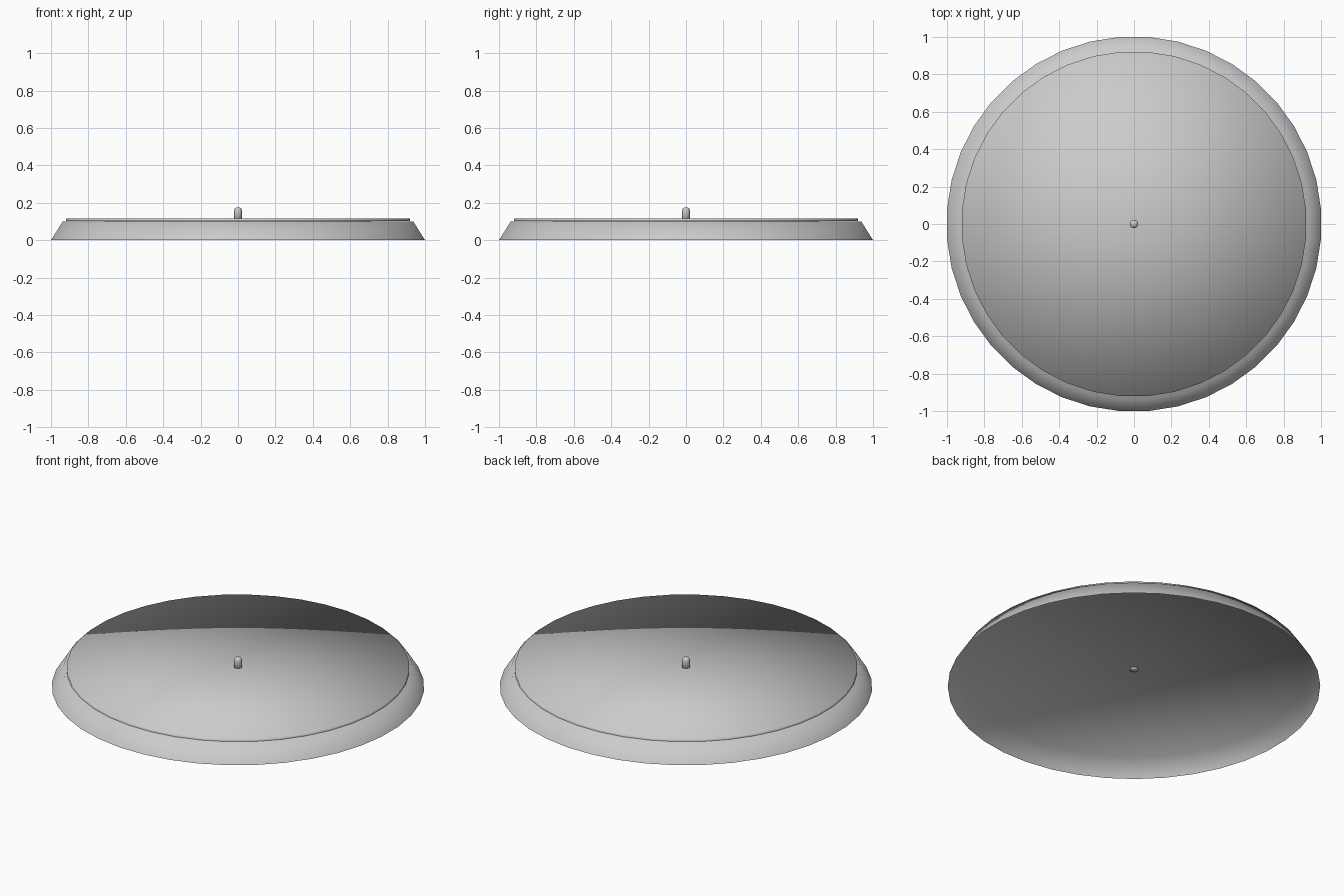
import bpy, bmesh
from math import cos, sin, pi

if "Cube" in bpy.data.objects:
    bpy.data.objects.remove(bpy.data.objects["Cube"])


def lathe(name, profile, sides, phase=0.0, cap_top=None, cap_bottom=None):
    """Revolve (radius, z) rings; caps are fans to a centre point at the given z."""
    bm = bmesh.new()
    rings = []
    for r, z in profile:
        rings.append([bm.verts.new((r * cos(2 * pi * (i + phase) / sides),
                                    r * sin(2 * pi * (i + phase) / sides), z))
                      for i in range(sides)])
    for a, b in zip(rings, rings[1:]):
        for i in range(sides):
            j = (i + 1) % sides
            bm.faces.new((a[i], a[j], b[j], b[i]))
    for ring, z, up in ((rings[-1], cap_top, True), (rings[0], cap_bottom, False)):
        if z is None:
            continue
        c = bm.verts.new((0, 0, z))
        for i in range(sides):
            j = (i + 1) % sides
            bm.faces.new((ring[i], ring[j], c) if up else (ring[j], ring[i], c))
    me = bpy.data.meshes.new(name)
    bm.to_mesh(me)
    bm.free()
    me.shade_smooth()
    ob = bpy.data.objects.new(name, me)
    bpy.context.collection.objects.link(ob)
    return ob


# Platter body: sloped skirt, closed on top and open underneath
lathe("platter_body", [(1.003, 0.0), (0.94, 0.1)], 40, 0.5, cap_top=0.105)

# Thin mat lying on the platter
lathe("platter_mat", [(0.923, 0.102), (0.923, 0.117)], 40, 0.5, cap_top=0.117)

# Centre spindle with rounded tip
lathe("spindle", [(0.022, 0.098), (0.022, 0.158), (0.019, 0.168), (0.011, 0.174)],
      16, cap_top=0.176, cap_bottom=0.098)
